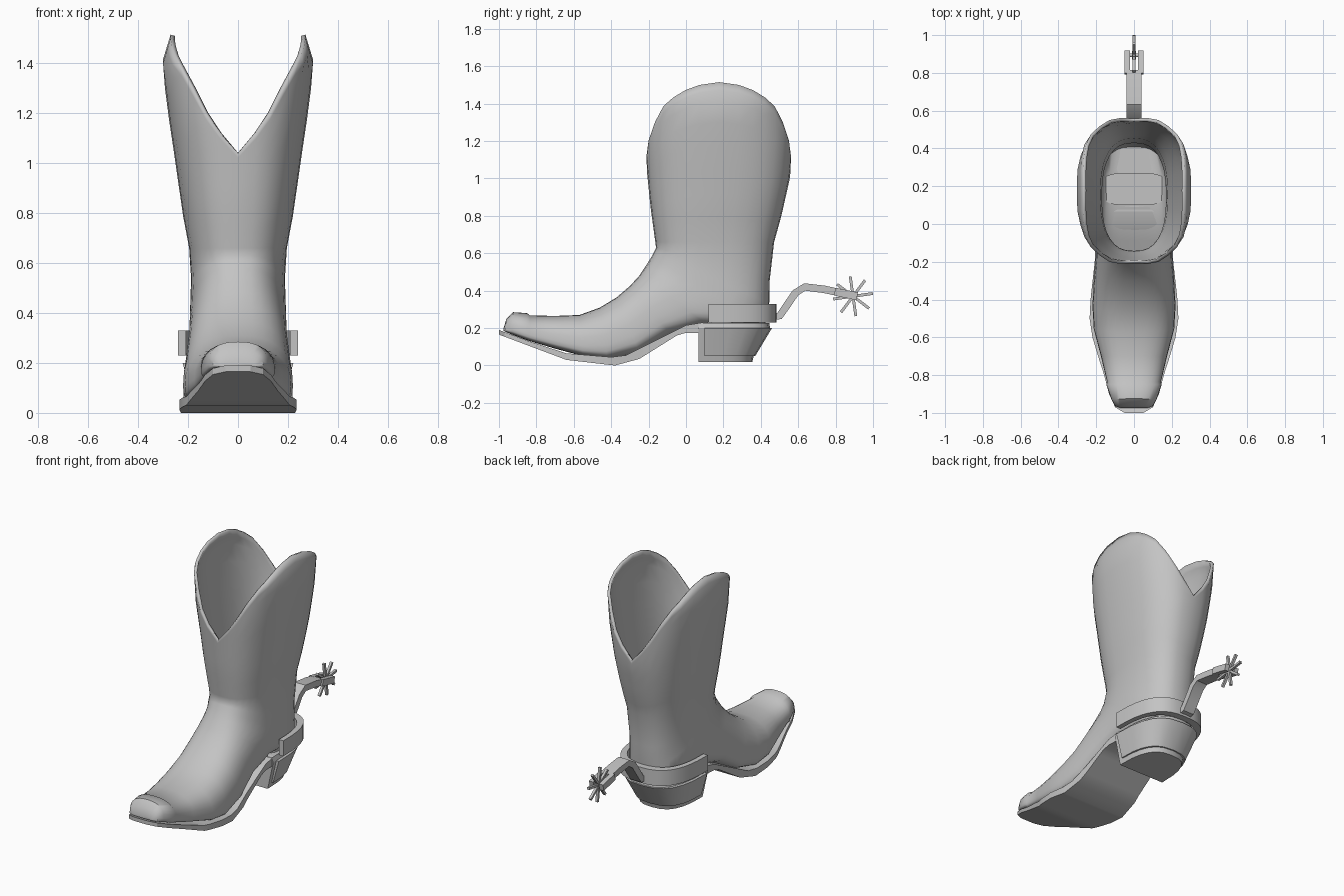
import bpy, bmesh, math
from mathutils import Vector

if "Cube" in bpy.data.objects:
    bpy.data.objects.remove(bpy.data.objects["Cube"])

# One plain grey for the whole model
grey = bpy.data.materials.new("plain_grey")
grey.use_nodes = True
GREY = (0.55, 0.55, 0.55, 1)
grey.diffuse_color = GREY
grey.node_tree.nodes["Principled BSDF"].inputs["Base Color"].default_value = GREY


def interp(x, pts):
    """Piecewise linear lookup; each point is (key, value)."""
    if x <= pts[0][0]:
        return pts[0][1]
    for (a, u), (b, v) in zip(pts, pts[1:]):
        if x <= b:
            return u + (v - u) * (x - a) / (b - a)
    return pts[-1][1]


def loft(name, rings, cap_end=True, angle=30, shell=0):
    """Skin closed rings of equal length, with end caps."""
    bm = bmesh.new()
    rows = [[bm.verts.new(p) for p in ring] for ring in rings]
    n = len(rows[0])
    for low, high in zip(rows, rows[1:]):
        for i in range(n):
            j = (i + 1) % n
            bm.faces.new((low[i], low[j], high[j], high[i]))
    bm.faces.new(rows[0])
    if cap_end:
        bm.faces.new(rows[-1])
    bmesh.ops.recalc_face_normals(bm, faces=bm.faces)
    mesh = bpy.data.meshes.new(name)
    bm.to_mesh(mesh)
    bm.free()
    obj = bpy.data.objects.new(name, mesh)
    bpy.context.collection.objects.link(obj)
    mesh.materials.append(grey)
    bpy.ops.object.select_all(action="DESELECT")
    obj.select_set(True)
    bpy.context.view_layer.objects.active = obj
    bpy.ops.object.shade_smooth_by_angle(angle=math.radians(angle))
    if shell:
        mod = obj.modifiers.new("thickness", "SOLIDIFY")
        mod.thickness = shell
        mod.offset = -1
    return obj


def power(v, e):
    return math.copysign(abs(v) ** e, v)


SEGMENTS = 32
ANGLES = [math.tau * i / SEGMENTS for i in range(SEGMENTS)]


def foot_ring(fy, fz, by, bz, width, widest):
    """Rounded section between an instep point and a sole point."""
    front, back = Vector((0, fy, fz)), Vector((0, by, bz))
    ring = []
    for t in ANGLES:
        c = math.cos(t)
        e = 2 / (2.5 if c > 0 else 2.5 + (widest - 0.5) * 6)
        reach = widest if c > 0 else 1 - widest
        p = front.lerp(back, widest - reach * power(c, e))
        p.x = width * power(math.sin(t), e)
        ring.append(p)
    return ring


# Boot upper: foot sections fanning round to the ankle
FOOT = [
    (-.975, .20, -.975, .185, .07, .8),
    (-.96, .25, -.965, .18, .1, .8),
    (-.925, .285, -.93, .165, .12, .75),
    (-.85, .28, -.85, .135, .147, .75),
    (-.835, .268, -.835, .13, .143, .75),
    (-.7, .265, -.7, .09, .175, .75),
    (-.57, .27, -.55, .05, .213, .75),
    (-.46, .31, -.42, .03, .22, .72),
    (-.37, .365, -.25, .07, .212, .7),
    (-.3, .425, -.08, .17, .2, .65),
    (-.25, .48, .12, .215, .195, .6),
    (-.21, .54, .3, .205, .195, .6),
    (-.185, .58, .42, .21, .193, .55),
    (-.17, .61, .445, .33, .19, .5),
    (-.16, .63, .447, .45, .188, .5),
]
# Shaft profiles against height, and rim height against angle from the seam
FRONT = [(.63, -.16), (.85, -.19), (1.05, -.21), (1.2, -.225), (1.5, -.21)]
BACK = [(.62, .46), (.8, .51), (1, .555), (1.2, .575), (1.5, .565)]
WIDTH = [(.63, .19), (.8, .222), (1, .25), (1.2, .28), (1.4, .305), (1.515, .27)]
RIM = [(0, 1.04), (25, 1.22), (41, 1.37), (60, 1.45), (75, 1.495), (90, 1.515)]
ANKLE = .66


def shaft_ring(s):
    ring = []
    for t in ANGLES:
        c, w = math.cos(t), math.sin(t)
        fold = math.degrees(math.atan2(abs(w), abs(c)))
        z = ANKLE + s * (interp(fold, RIM) - ANKLE)
        f, b = interp(z, FRONT), interp(z, BACK)
        ring.append((interp(z, WIDTH) * power(w, .8),
                     (f + b) / 2 - (b - f) / 2 * power(c, .8), z))
    return ring


rings = [foot_ring(*row) for row in FOOT]
rings += [shaft_ring(s) for s in (0, .15, .3, .45, .6, .75, .88, .95, 1)]
loft("boot_upper", rings, cap_end=False, angle=40, shell=.018)

# Sole: flat strip that follows the underside of the foot
SOLE_TOP = [(-1, .19), (-.84, .13), (-.64, .065), (-.4, .045), (-.32, .055),
            (-.2, .115), (-.08, .175), (0, .215), (.09, .23)]
SOLE_LOW = [(-1, .165), (-.84, .105), (-.64, .03), (-.38, 0), (-.25, .035),
            (-.13, .11), (-.05, .16), (0, .175)]
SOLE_WIDTH = [(-1, .05), (-.97, .1), (-.9, .132), (-.8, .158), (-.7, .19),
              (-.6, .22), (-.5, .235), (-.4, .23), (-.2, .208), (.09, .195)]
stations = sorted({y for pts in (SOLE_TOP, SOLE_LOW, SOLE_WIDTH) for y, _ in pts})
sole = []
for y in stations:
    w, low, top = (interp(y, p) for p in (SOLE_WIDTH, SOLE_LOW, SOLE_TOP))
    sole.append([(-w, y, low), (w, y, low), (w, y, top), (-w, y, top)])
loft("sole", sole)


def d_outline(front, back, width, z, n=12):
    """Outline straight across the front and round at the back."""
    pts = []
    for i in range(n + 1):
        a = math.pi * (i / n - .5)
        pts.append((width * power(math.sin(a), .72),
                    front + (back - front) * abs(math.cos(a)) ** .72, z))
    return pts


# Heel block, with a slightly proud outer band
loft("heel_block", [d_outline(.067, .355, .165, .02), d_outline(.067, .362, .172, .05),
                    d_outline(.067, .45, .205, .2), d_outline(.067, .445, .195, .228)])
loft("heel_band", [d_outline(.1, .37, .18, .05), d_outline(.1, .46, .222, .2)])

# Insole at the bottom of the shaft
loft("insole", [[(.17 * power(math.sin(t), .5), .185 + .085 * power(math.cos(t), .6), z)
                 for t in ANGLES] for z in (.225, .25)])

# Spur strap round the heel
LOW, HIGH = .23, .33
outer = d_outline(.12, .485, .24, 0, 20)
inner = d_outline(.12, .44, .208, 0, 20)
loft("spur_strap", [[(o[0], o[1], LOW), (o[0], o[1], HIGH), (i[0], i[1], HIGH), (i[0], i[1], LOW)]
                    for o, i in zip(outer, inner)])


def ribbon(name, path, x0, x1, thick):
    """Flat bar following a path of (y, z) points."""
    rows = []
    for k, (y, z) in enumerate(path):
        a, b = path[max(k - 1, 0)], path[min(k + 1, len(path) - 1)]
        d = Vector((b[0] - a[0], b[1] - a[1])).normalized() * thick / 2
        up, down = (y - d.y, z + d.x), (y + d.y, z - d.x)
        rows.append([(x0, *up), (x1, *up), (x1, *down), (x0, *down)])
    return loft(name, rows)


# Spur arm, fork and axle
ribbon("spur_arm", [(.46, .262), (.5, .265), (.535, .315), (.585, .388), (.635, .42),
                    (.74, .407), (.81, .392)], -.039, .039, .04)
for side, name in ((1, "left"), (-1, "right")):
    ribbon("spur_fork_" + name, [(.795, .395), (.915, .37)], side * .02, side * .05, .042)
HUB = (.893, .37)


def disc(name, radius, half):
    loft(name, [[(x, HUB[0] + radius * math.cos(t), HUB[1] + radius * math.sin(t))
                 for t in ANGLES[::2]] for x in (-half, half)])


disc("spur_axle", .01, .045)
disc("rowel_hub", .022, .01)

# Rowel spikes
for k in range(8):
    a = math.radians(8 + 45 * k)
    path = [(HUB[0] + r * math.cos(a), HUB[1] + r * math.sin(a)) for r in (.005, .107)]
    ribbon("rowel_spike_" + str(k + 1), path, -.008, .008, .015)
